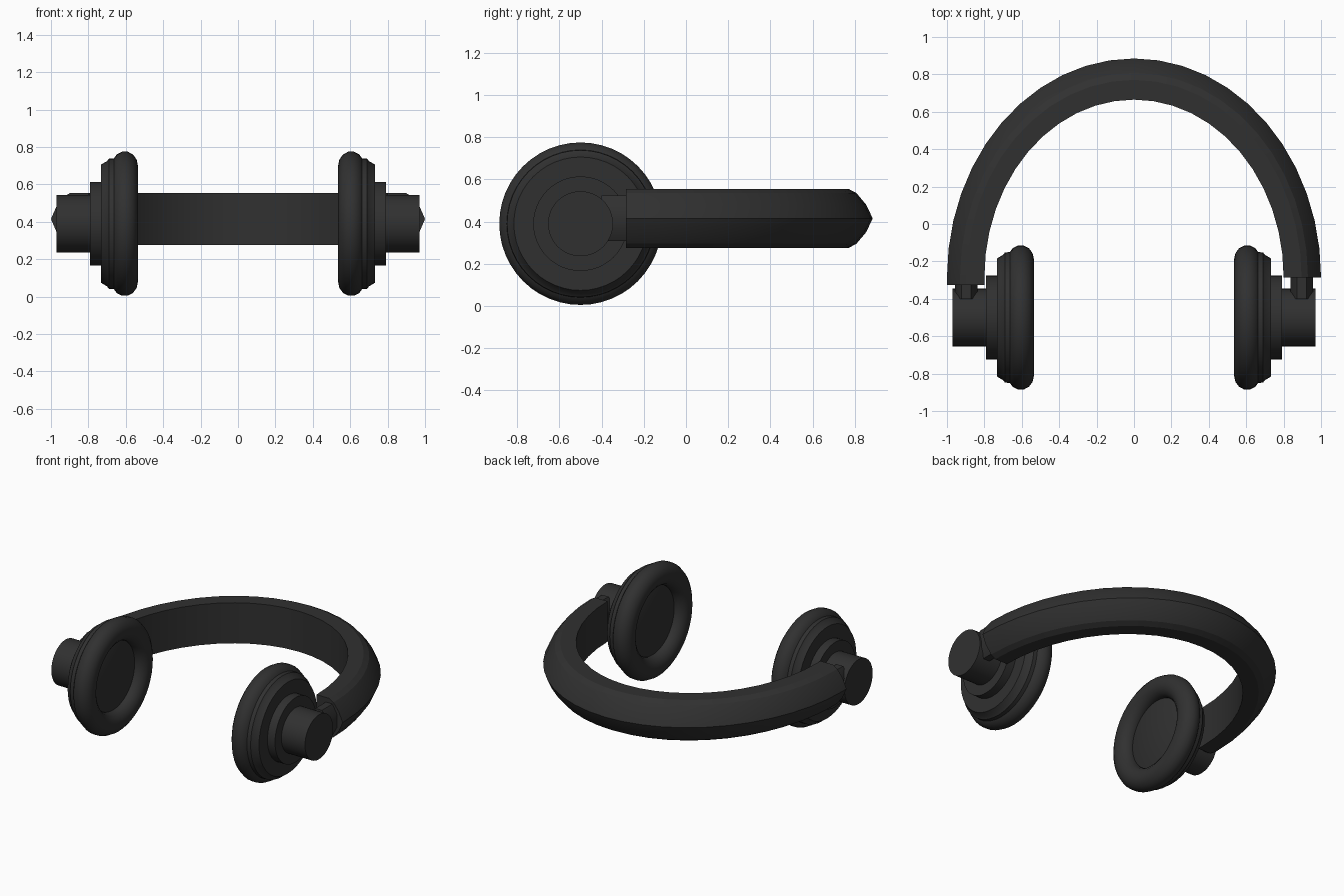
import bpy, bmesh, math
from mathutils import Matrix, Vector

if "Cube" in bpy.data.objects:
    bpy.data.objects.remove(bpy.data.objects["Cube"])

CUP_Y, CUP_Z, BAND_Z = -0.5, 0.39, 0.415

dark = bpy.data.materials.new("dark_plastic")
dark.diffuse_color = (0.03, 0.03, 0.03, 1)
dark.use_nodes = True
dark.node_tree.nodes["Principled BSDF"].inputs["Base Color"].default_value = dark.diffuse_color


def finish(name, bm, angle=35):
    bmesh.ops.recalc_face_normals(bm, faces=bm.faces)
    me = bpy.data.meshes.new(name)
    bm.to_mesh(me)
    bm.free()
    me.materials.append(dark)
    ob = bpy.data.objects.new(name, me)
    bpy.context.collection.objects.link(ob)
    bpy.ops.object.select_all(action='DESELECT')
    ob.select_set(True)
    bpy.context.view_layer.objects.active = ob
    bpy.ops.object.shade_smooth_by_angle(angle=math.radians(angle))
    return ob


def bridge_rings(bm, rings, closed_path):
    n = len(rings[0])
    last = len(rings) if closed_path else len(rings) - 1
    for i in range(last):
        a, b = rings[i], rings[(i + 1) % len(rings)]
        for j in range(n):
            k = (j + 1) % n
            bm.faces.new((a[j], a[k], b[k], b[j]))
    if not closed_path:
        bm.faces.new(rings[0])
        bm.faces.new(rings[-1])


def lathe(name, profile, side, loop=False, segs=48):
    """Revolve (x, radius) points about the cup axis, on side +1 or -1."""
    bm = bmesh.new()
    rings = []
    for x, r in profile:
        rings.append([bm.verts.new((side * x,
                                    CUP_Y + r * math.cos(2 * math.pi * s / segs),
                                    CUP_Z + r * math.sin(2 * math.pi * s / segs)))
                      for s in range(segs)])
    bridge_rings(bm, rings, loop)
    return finish(name, bm)


# cushion section is a small oval, revolved into a ring
cushion = [(0.605 + 0.07 * math.cos(t), 0.31 + 0.077 * math.sin(t))
           for t in (2 * math.pi * i / 14 for i in range(14))]
shell = [(0.605, 0.25), (0.66, 0.35), (0.69, 0.348), (0.70, 0.335), (0.732, 0.316)]
plate = [(0.70, 0.224), (0.79, 0.224)]
knob = [(0.76, 0.154), (0.97, 0.154)]

for side, label in ((1, "right"), (-1, "left")):
    lathe(label + "_ear_cushion", cushion, side, loop=True)
    lathe(label + "_ear_shell", shell, side)
    lathe(label + "_cup_plate", plate, side)
    lathe(label + "_pivot_knob", knob, side)

    # flattened eight-sided link between knob and headband
    bm = bmesh.new()
    m = (Matrix.Translation((side * 0.897, -0.33, BAND_Z))
         @ Matrix.Diagonal((0.065, 1, 0.117, 1))
         @ Matrix.Rotation(math.pi / 2, 4, 'X')
         @ Matrix.Rotation(math.pi / 8, 4, 'Z'))
    bmesh.ops.create_cone(bm, cap_ends=True, segments=8, radius1=1, radius2=1,
                          depth=0.14, matrix=m)
    finish(label + "_band_link", bm)

# headband: flat inside, faceted bulge outside, swept along a half ellipse
section = [(0.0, -0.14), (0.48, -0.14), (0.65, -0.12), (0.86, -0.065), (1.0, 0.0),
           (0.86, 0.065), (0.65, 0.12), (0.48, 0.14), (0.0, 0.14)]
bm = bmesh.new()
rings = []
SEGS = 24
for i in range(SEGS + 1):
    t = math.pi * i / SEGS
    rings.append([bm.verts.new(((0.8 + 0.2 * d) * math.cos(t),
                                -0.285 + (0.95 + 0.22 * d) * math.sin(t),
                                BAND_Z + h)) for d, h in section])
# the left end runs slightly longer
rings.append([bm.verts.new(v.co + Vector((0, -0.04, 0))) for v in rings[-1]])
bridge_rings(bm, rings, False)
finish("headband", bm, 20)
